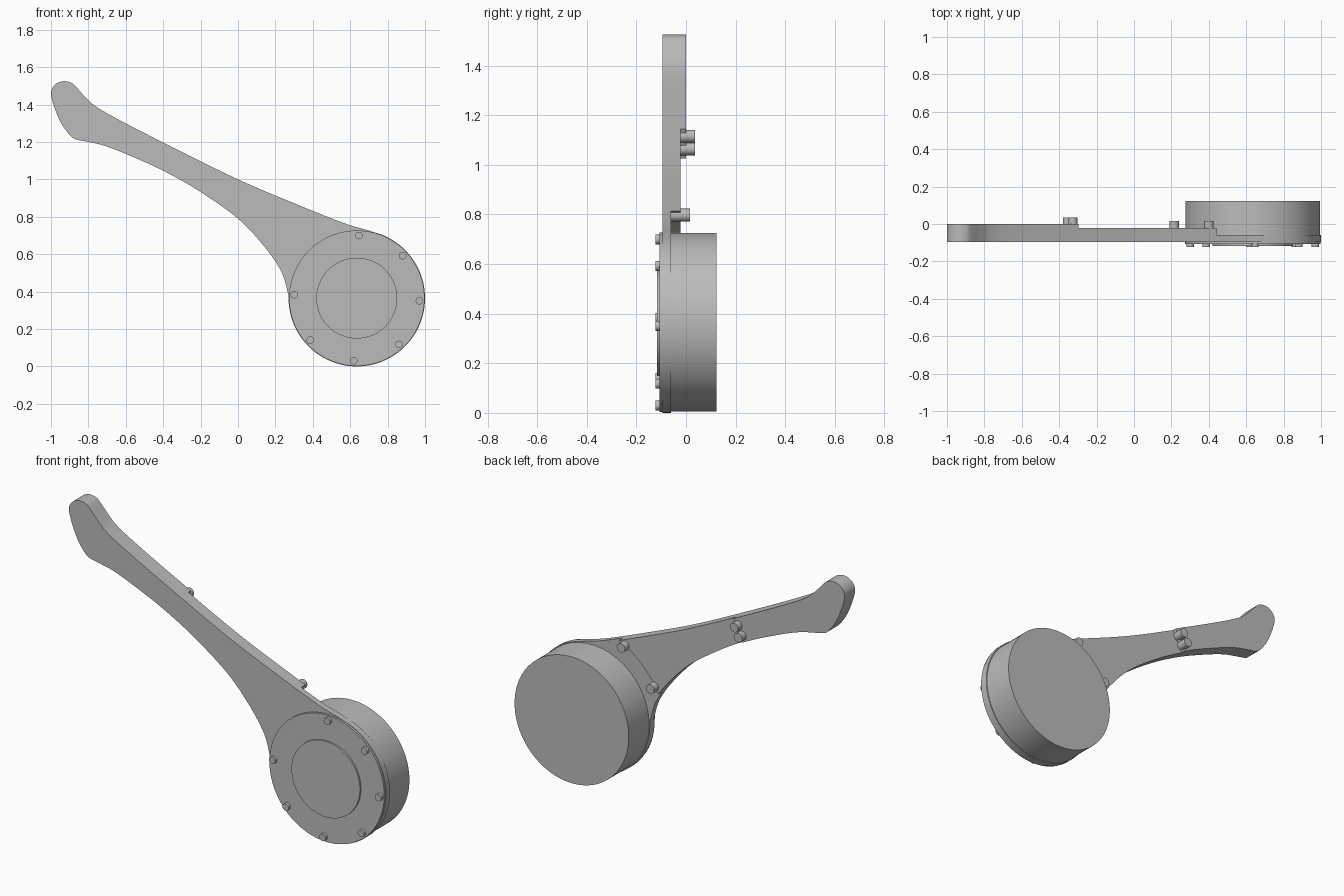
import bpy, bmesh, math
from mathutils import Vector, Matrix

default = bpy.data.objects.get("Cube")
if default:
    bpy.data.objects.remove(default, do_unlink=True)

HUB = Vector((0.635, 0.365))      # drum centre in x, z
RIM = 0.365

grey = bpy.data.materials.new("plain_grey")
grey.use_nodes = True
grey.diffuse_color = (0.5, 0.5, 0.5, 1)
grey.node_tree.nodes["Principled BSDF"].inputs["Base Color"].default_value = (0.5, 0.5, 0.5, 1)


def prism(name, outline, front, back):
    """Extrude an x, z outline along y."""
    bm = bmesh.new()
    face = bm.faces.new([bm.verts.new((x, front, z)) for x, z in outline])
    made = bmesh.ops.extrude_face_region(bm, geom=[face])["geom"]
    moved = [v for v in made if isinstance(v, bmesh.types.BMVert)]
    bmesh.ops.translate(bm, verts=moved, vec=(0, back - front, 0))
    bmesh.ops.recalc_face_normals(bm, faces=bm.faces)
    mesh = bpy.data.meshes.new(name)
    bm.to_mesh(mesh)
    bm.free()
    mesh.materials.append(grey)
    obj = bpy.data.objects.new(name, mesh)
    bpy.context.collection.objects.link(obj)
    return obj


def polar(centre, radius, degrees):
    a = math.radians(degrees)
    return Vector(centre) + radius * Vector((math.cos(a), math.sin(a)))


def disc(name, centre, radius, front, back, sides=96):
    ring = [polar(centre, radius, 360 * i / sides) for i in range(sides)]
    return prism(name, ring, front, back)


def smooth_path(points, steps=6):
    """Catmull-Rom curve through the points."""
    p = [Vector(q) for q in points]
    p = [2 * p[0] - p[1]] + p + [2 * p[-1] - p[-2]]
    path = []
    for a, b, c, d in zip(p, p[1:], p[2:], p[3:]):
        for i in range(steps):
            t = i / steps
            path.append(0.5 * (2 * b + (c - a) * t + (2 * a - 5 * b + 4 * c - d) * t ** 2
                               + (3 * b - a - 3 * c + d) * t ** 3))
    return path


def cut(obj, cutter):
    cutter.hide_render = True
    mod = obj.modifiers.new("cut", "BOOLEAN")
    mod.operation = "DIFFERENCE"
    mod.solver = "EXACT"
    mod.object = cutter
    bpy.context.view_layer.objects.active = obj
    bpy.ops.object.modifier_apply(modifier=mod.name)
    bpy.data.objects.remove(cutter, do_unlink=True)


# Lever arm: lower edge, rounded tip and upper edge, closed by the hub rim
edge = [(0.27, 0.365), (0.265, 0.4), (0.23, 0.51), (0.14, 0.642), (0, 0.79), (-0.205, 0.936),
        (-0.393, 1.043), (-0.58, 1.128), (-0.715, 1.18), (-0.8, 1.2), (-0.85, 1.21), (-0.88, 1.22),
        (-0.905, 1.243), (-0.945, 1.3), (-0.98, 1.38), (-1, 1.455), (-0.99, 1.492), (-0.963, 1.517),
        (-0.928, 1.525), (-0.89, 1.516), (-0.863, 1.492), (-0.82, 1.444), (-0.767, 1.395),
        (-0.66, 1.331), (-0.4, 1.197), (0, 1), (0.33, 0.86), (0.57, 0.765), (0.7, 0.727)]
rim = [polar(HUB, RIM, 68 - 248 * i / 72) for i in range(72)]
arm = prism("lever_arm", smooth_path(edge) + rim, -0.095, 0)

# Recess around the drum, then the step that leaves the grip thicker
cut(arm, disc("drum_recess_cutter", HUB, 0.49, -0.06, 0.1))
across, along = Vector((0.447, 0.894)), Vector((0.894, -0.447))
step = Vector((-0.3, 1.14))
box = [step + across, step - across, step - across + along * 2, step + across + along * 2]
cut(arm, prism("grip_step_cutter", box, -0.022, 0.1))

# Drum, cover and raised centre plate
disc("drum", HUB, 0.36, -0.065, 0.123)
disc("drum_cover", HUB, 0.362, -0.107, -0.09)
disc("centre_plate", HUB, 0.216, -0.117, -0.1)

# Cover screws, evenly spaced with a gap towards the arm
for i in range(7):
    disc(f"cover_screw_{i + 1}", polar(HUB, 0.335, 88 - 45.2 * i), 0.02, -0.123, -0.1, 24)

# Rear pins: two on the recess edge, two on the grip
for i, spot in enumerate([(0.4, 0.797), (0.215, 0.612)]):
    disc(f"recess_pin_{i + 1}", spot, 0.026, -0.065, 0.016, 24)
for i, spot in enumerate([(-0.328, 1.115), (-0.354, 1.064)]):
    disc(f"grip_pin_{i + 1}", spot, 0.026, -0.03, 0.036, 24)

# Smooth curved walls while keeping rims sharp
for obj in bpy.context.scene.objects:
    obj.select_set(obj.type == "MESH")
bpy.context.view_layer.objects.active = arm
bpy.ops.object.shade_smooth_by_angle(angle=math.radians(30))
